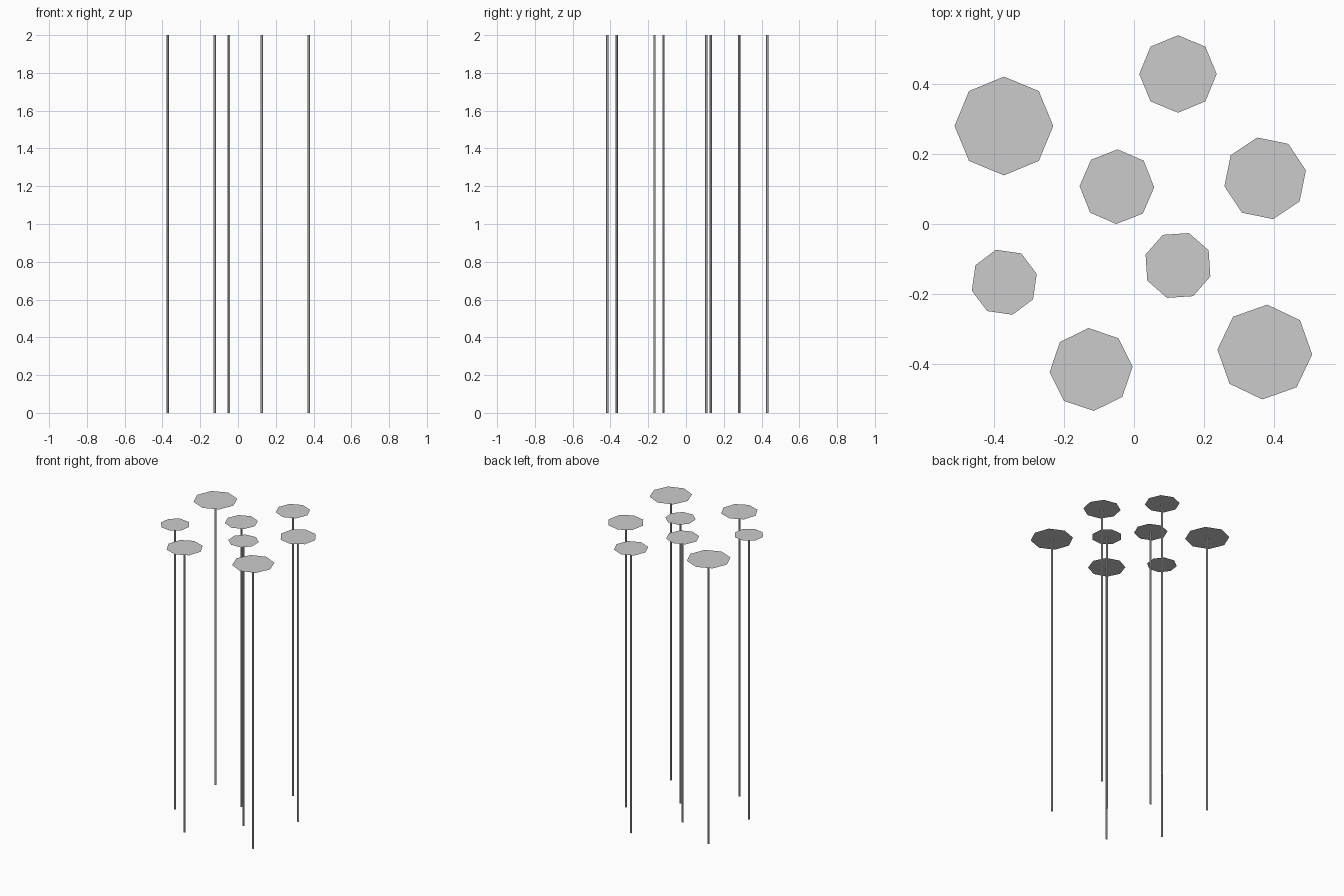
import bpy, bmesh
from math import radians
from mathutils import Matrix

if "Cube" in bpy.data.objects:
    bpy.data.objects.remove(bpy.data.objects["Cube"])

HEIGHT = 2.0
STEM_R = 0.0065

# x, y, radius, rotation in degrees of each floating leaf
LEAVES = [
    (-0.373, 0.281, 0.1415, 0),
    (0.126, 0.430, 0.111, 0),
    (0.376, 0.131, 0.119, 11),
    (-0.049, 0.107, 0.107, -1),
    (0.126, -0.119, 0.098, 26.3),
    (-0.372, -0.167, 0.096, 14.4),
    (-0.123, -0.417, 0.119, 4),
    (0.375, -0.367, 0.136, -3),
]


def make_object(name, bm, x, y):
    mesh = bpy.data.meshes.new(name)
    bm.to_mesh(mesh)
    bm.free()
    obj = bpy.data.objects.new(name, mesh)
    obj.location = (x, y, 0)
    bpy.context.collection.objects.link(obj)
    return obj


for i, (x, y, r, angle) in enumerate(LEAVES, 1):
    turn = Matrix.Rotation(radians(angle), 4, 'Z')

    # flat eight-sided leaf at the top
    bm = bmesh.new()
    bmesh.ops.create_circle(bm, cap_ends=True, segments=8, radius=r,
                            matrix=Matrix.Translation((0, 0, HEIGHT)) @ turn)
    for f in bm.faces:
        if f.normal.z < 0:
            f.normal_flip()
    make_object(f"leaf_{i}", bm, x, y)

    # thin straight stem, open where it meets the leaf
    bm = bmesh.new()
    bmesh.ops.create_cone(bm, cap_ends=False, segments=6, radius1=STEM_R,
                          radius2=STEM_R, depth=HEIGHT,
                          matrix=Matrix.Translation((0, 0, HEIGHT / 2)) @ turn)
    make_object(f"stem_{i}", bm, x, y)
